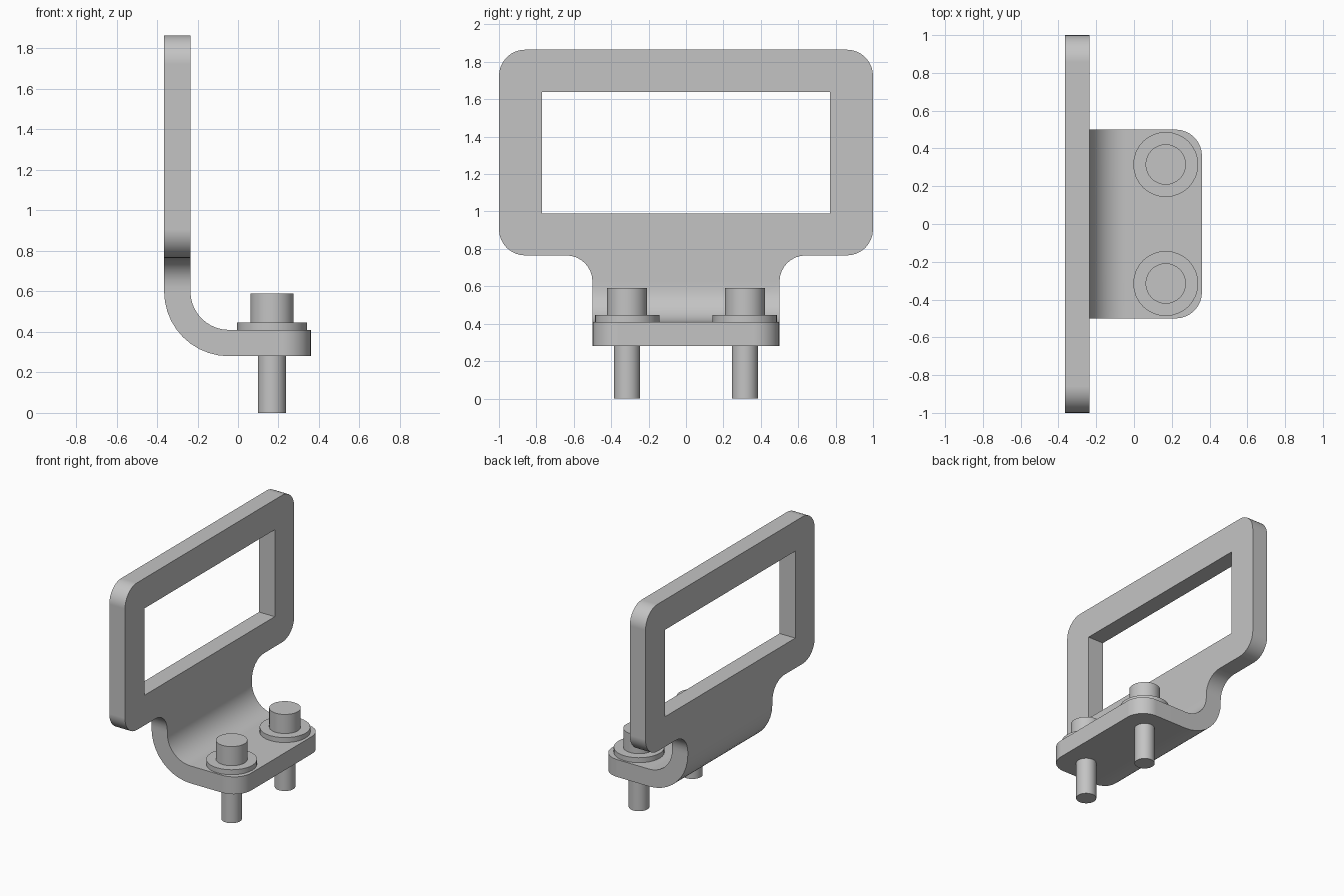
import bpy, bmesh
from math import sin, cos, pi, radians
from mathutils import Matrix

cube = bpy.data.objects.get("Cube")
if cube:
    bpy.data.objects.remove(cube, do_unlink=True)

# Single plain metal colour
metal = bpy.data.materials.new("grey_metal")
metal.use_nodes = True
colour = (0.55, 0.55, 0.55, 1)
metal.diffuse_color = colour
metal.node_tree.nodes["Principled BSDF"].inputs["Base Color"].default_value = colour

# Sheet dimensions
THICK = 0.13
OUTER_R = 0.32            # outer radius of the bend
BEND_X, BEND_Z = -0.045, 0.60
BEND_LEN = 0.4            # length of the bend zone in the flat pattern
BEND_STEPS = 10
FOOT_END = 0.36
ROUND = 0.14


def finish(name, bm):
    bmesh.ops.recalc_face_normals(bm, faces=bm.faces)
    mesh = bpy.data.meshes.new(name)
    bm.to_mesh(mesh)
    bm.free()
    mesh.materials.append(metal)
    obj = bpy.data.objects.new(name, mesh)
    bpy.context.collection.objects.link(obj)
    bpy.ops.object.select_all(action='DESELECT')
    obj.select_set(True)
    bpy.context.view_layer.objects.active = obj
    bpy.ops.object.shade_smooth_by_angle(angle=radians(30))
    weighted = obj.modifiers.new("even_shading", 'WEIGHTED_NORMAL')
    weighted.keep_sharp = True
    return obj


def arc(y, s, start, end, r=ROUND, steps=8):
    angles = [radians(start + (end - start) * i / steps) for i in range(steps + 1)]
    return [(y + r * cos(a), s + r * sin(a)) for a in angles]


def flat(z):
    """Height on the upright to position in the flat pattern."""
    return z - BEND_Z + BEND_LEN


def fold(co):
    """Flat pattern (depth, y, along) to the bent bracket."""
    d, y, s = co
    t = min(max(s / BEND_LEN, 0), 1) * pi / 2
    r = OUTER_R - d
    x = BEND_X - r * sin(t) - min(s, 0)
    z = BEND_Z - r * cos(t) + max(s - BEND_LEN, 0)
    return x, y, z


# Bracket: flat pattern with window, cut along the bend lines, thickened and folded
half = (arc(0.5 - ROUND, BEND_X - FOOT_END + ROUND, -90, 0)
        + arc(0.5 + ROUND, flat(0.765) - ROUND, 180, 90)
        + arc(1 - ROUND, flat(0.765) + ROUND, -90, 0)
        + arc(1 - ROUND, flat(1.865) - ROUND, 0, 90))
outline = half + [(-y, s) for y, s in reversed(half)]
low, high = flat(0.99), flat(1.64)
window = [(-0.77, low), (0.77, low), (0.77, high), (-0.77, high)]

bm = bmesh.new()
for loop in (outline, window):
    verts = [bm.verts.new((0, y, s)) for y, s in loop]
    for a, b in zip(verts, verts[1:] + verts[:1]):
        bm.edges.new((a, b))
bmesh.ops.triangle_fill(bm, edges=bm.edges[:], use_beauty=True)
for i in range(BEND_STEPS + 1):
    bmesh.ops.bisect_plane(bm, geom=bm.verts[:] + bm.edges[:] + bm.faces[:],
                           plane_co=(0, 0, BEND_LEN * i / BEND_STEPS),
                           plane_no=(0, 0, 1))
new = bmesh.ops.extrude_face_region(bm, geom=bm.faces[:], use_keep_orig=True)["geom"]
for v in new:
    if isinstance(v, bmesh.types.BMVert):
        v.co.x = THICK
for v in bm.verts:
    v.co = fold(v.co)
finish("bracket", bm)


# Bolts: each part is a closed cylinder
def cylinder(name, x, y, r, bottom, top):
    bm = bmesh.new()
    bmesh.ops.create_cone(bm, cap_ends=True, segments=32, radius1=r, radius2=r,
                          depth=top - bottom,
                          matrix=Matrix.Translation((x, y, (bottom + top) / 2)))
    finish(name, bm)


for side, y in (("front", -0.315), ("back", 0.315)):
    cylinder(side + "_bolt_shank", 0.168, y, 0.07, 0, 0.35)
    cylinder(side + "_washer", 0.168, y, 0.172, 0.41, 0.447)
    cylinder(side + "_bolt_head", 0.168, y, 0.107, 0.447, 0.59)
